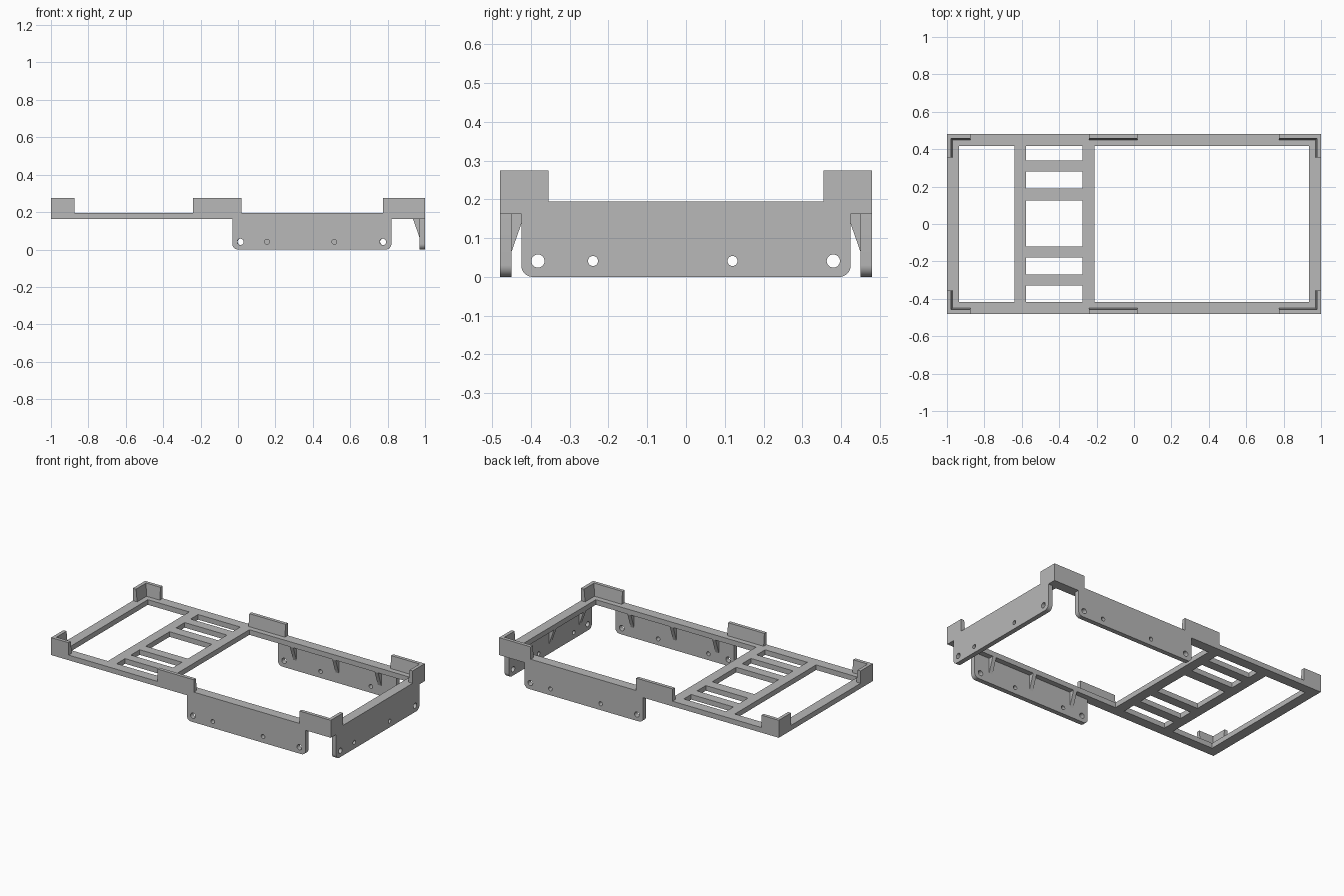
import bpy, bmesh
from math import pi, sin, cos, radians
from mathutils import Matrix, Vector

if "Cube" in bpy.data.objects:
    bpy.data.objects.remove(bpy.data.objects["Cube"])

grey = bpy.data.materials.new("grey_plastic")
grey.use_nodes = True
grey.diffuse_color = (0.48, 0.48, 0.48, 1)
grey.node_tree.nodes["Principled BSDF"].inputs["Base Color"].default_value = grey.diffuse_color

RAIL_BOTTOM, RAIL_TOP, LIP_TOP = 0.162, 0.195, 0.275
RAIL, WALL = 0.064, 0.03
HALF_X, HALF_Y = 1.0, 0.48
SKIRT_X = 0.395


def rect(x0, x1, y0, y1):
    return [(x0, y0), (x1, y0), (x1, y1), (x0, y1)]


def arc(cx, cy, r, start, end, steps):
    angles = [start + (end - start) * i / steps for i in range(steps + 1)]
    return [(cx + r * cos(a), cy + r * sin(a)) for a in angles]


def panel(name, outlines, depth, axes):
    """Filled outlines (later ones are holes), extruded evenly about their plane."""
    curve = bpy.data.curves.new(name, "CURVE")
    curve.dimensions, curve.fill_mode, curve.extrude = "2D", "BOTH", depth / 2
    for points in outlines:
        spline = curve.splines.new("POLY")
        spline.points.add(len(points) - 1)
        for p, (u, v) in zip(spline.points, points):
            p.co = (u, v, 0, 1)
        spline.use_cyclic_u = True
    temp = bpy.data.objects.new(name, curve)
    bpy.context.collection.objects.link(temp)
    graph = bpy.context.evaluated_depsgraph_get()
    mesh = bpy.data.meshes.new_from_object(temp.evaluated_get(graph))
    bpy.data.objects.remove(temp)
    bm = bmesh.new()
    bm.from_mesh(mesh)
    bmesh.ops.remove_doubles(bm, verts=bm.verts, dist=0.0001)
    bm.transform(Matrix([Vector(a) for a in axes]).transposed().to_4x4())
    bmesh.ops.recalc_face_normals(bm, faces=bm.faces)
    bm.to_mesh(mesh)
    bm.free()
    mesh.shade_smooth()
    mesh.set_sharp_from_angle(angle=radians(35))
    mesh.materials.clear()
    mesh.materials.append(grey)
    return mesh


def place(name, mesh, origin, turn=0, offset=(0, 0, 0)):
    """Stand a part at an edge point, turned about z so its local +y points inward."""
    obj = bpy.data.objects.new(name, mesh)
    bpy.context.collection.objects.link(obj)
    obj.matrix_world = (Matrix.Translation(origin) @ Matrix.Rotation(turn, 4, "Z")
                        @ Matrix.Translation(offset))
    return obj


FLAT = ((1, 0, 0), (0, 1, 0), (0, 0, 1))
UPRIGHT = ((1, 0, 0), (0, 0, 1), (0, -1, 0))
SECTION = ((0, 1, 0), (0, 0, 1), (1, 0, 0))

# Flat frame with two large openings and a ladder of slots
inner_y = HALF_Y - RAIL
outlines = [rect(-HALF_X, HALF_X, -HALF_Y, HALF_Y),
            rect(-HALF_X + RAIL, -0.64, -inner_y, inner_y),
            rect(-0.21, HALF_X - RAIL, -inner_y, inner_y)]
for low, high in ((0.34, inner_y), (0.19, 0.28), (-0.12, 0.125),
                  (-0.27, -0.18), (-inner_y, -0.33)):
    outlines.append(rect(-0.577, -0.275, low, high))
frame = panel("frame", outlines, RAIL_TOP - RAIL_BOTTOM, FLAT)
place("frame", frame, (0, 0, (RAIL_TOP + RAIL_BOTTOM) / 2))

# Hanging skirt plate: rounded lower corners and four screw holes
half, r = 0.425, 0.03
plate = [(half, RAIL_BOTTOM), (-half, RAIL_BOTTOM)]
plate += arc(-half + r, r, r, pi, 1.5 * pi, 8)
plate += arc(half - r, r, r, 1.5 * pi, 2 * pi, 8)
holes = [arc(u, 0.041, size, 0, 2 * pi, 28)[:-1]
         for u, size in ((-0.382, 0.017), (-0.24, 0.013), (0.12, 0.013), (0.38, 0.017))]
skirt = panel("skirt", [plate] + holes, WALL, UPRIGHT)

# Triangular rib bracing the skirt under the rail
rib = panel("rib", [[(WALL, 0.065), (RAIL, RAIL_BOTTOM), (WALL, RAIL_BOTTOM)]], 0.025, SECTION)

for side, origin, turn in (("front", (SKIRT_X, -HALF_Y, 0), 0),
                           ("left", (HALF_X, 0, 0), pi / 2),
                           ("back", (SKIRT_X, HALF_Y, 0), pi)):
    place(side + "_skirt", skirt, origin, turn, (0, WALL / 2, 0))
    for i, u in enumerate((-0.303, 0, 0.303)):
        place(f"{side}_rib_{i + 1}", rib, origin, turn, (u, 0, 0))

# Retaining lips, slightly tapered on the inside
profile = [(0, RAIL_TOP), (WALL, RAIL_TOP), (WALL - 0.008, LIP_TOP), (0, LIP_TOP)]


def lip(name, length, origin, turn):
    place(name, panel(name, [profile], length, SECTION), origin, turn)


for side, sign, turn in (("front", -1, 0), ("back", 1, pi)):
    for label, x0, x1 in (("right", -1, -0.875), ("middle", -0.24, 0.02), ("left", 0.775, 1)):
        lip(f"{side}_{label}_lip", x1 - x0, ((x0 + x1) / 2, sign * HALF_Y, 0), turn)
    for label, x, end_turn in (("right", -HALF_X, -pi / 2), ("left", HALF_X, pi / 2)):
        lip(f"{side}_{label}_end_lip", 0.125, (x, sign * (HALF_Y - 0.0625), 0), end_turn)
